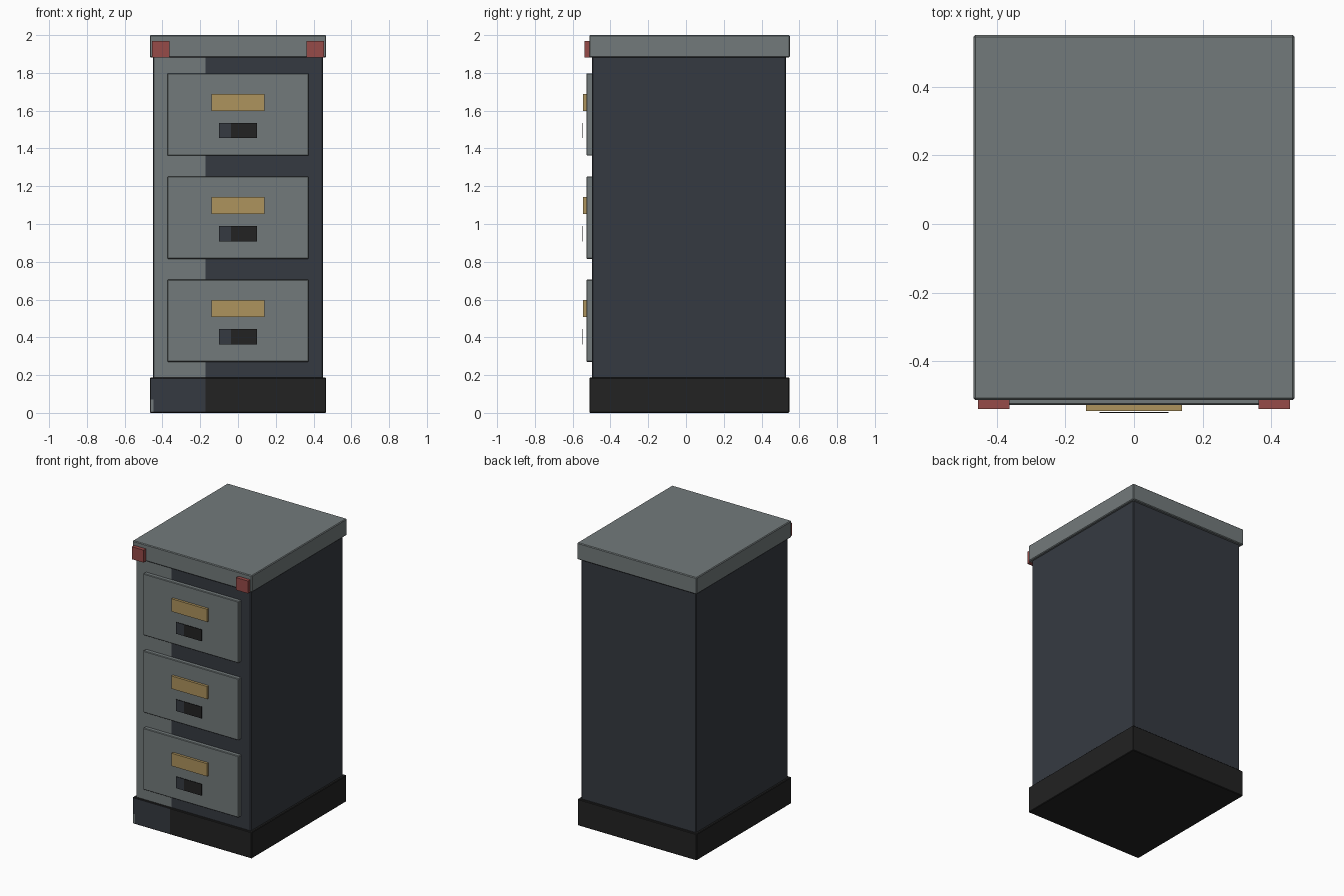
import bpy, bmesh
from mathutils import Vector

if "Cube" in bpy.data.objects:
    bpy.data.objects.remove(bpy.data.objects["Cube"])


def material(name, rgb):
    m = bpy.data.materials.new(name)
    m.diffuse_color = (*rgb, 1.0)
    m.use_nodes = True
    m.node_tree.nodes["Principled BSDF"].inputs["Base Color"].default_value = m.diffuse_color
    return m


GREY = material("grey_metal", (0.171, 0.195, 0.198))
SLATE = material("dark_slate", (0.036, 0.042, 0.053))
BLACK = material("black", (0.016, 0.016, 0.016))
BRASS = material("brass", (0.423, 0.292, 0.109))
RED = material("red", (0.305, 0.069, 0.065))


def box(name, x, y, z, mats, bevel=0.0, cuts=(), rule=None):
    """Box from (min, max) ranges; cuts are (axis, value) planes,
    rule picks the material of each front face from its centre."""
    bm = bmesh.new()
    bmesh.ops.create_cube(bm, size=1.0)
    for v in bm.verts:
        v.co = Vector([r[0] + (c + 0.5) * (r[1] - r[0])
                       for c, r in zip(v.co, (x, y, z))])
    if bevel:
        bmesh.ops.bevel(bm, geom=bm.edges[:], offset=bevel, segments=1,
                        affect='EDGES', profile=0.5)
    for axis, value in cuts:
        co, no = Vector(), Vector()
        co[axis], no[axis] = value, 1.0
        bmesh.ops.bisect_plane(bm, geom=bm.verts[:] + bm.edges[:] + bm.faces[:],
                               plane_co=co, plane_no=no)
    bmesh.ops.recalc_face_normals(bm, faces=bm.faces[:])
    if rule:
        for f in bm.faces:
            if f.normal.y < -0.9:
                f.material_index = rule(f.calc_center_median())
    me = bpy.data.meshes.new(name)
    bm.to_mesh(me)
    bm.free()
    for m in mats:
        me.materials.append(m)
    ob = bpy.data.objects.new(name, me)
    bpy.context.collection.objects.link(ob)
    return ob


# Plinth with a lighter left part and a small worn corner on the front
box("base", (-0.466, 0.466), (-0.512, 0.547), (0, 0.187), [BLACK, SLATE, GREY],
    0.004, [(0, -0.172), (0, -0.448), (2, 0.07)],
    lambda c: 0 if c.x > -0.172 else 2 if c.x < -0.448 and c.z < 0.07 else 1)

# Cabinet body, front painted grey on the left
box("body", (-0.45, 0.45), (-0.498, 0.53), (0.18, 1.89), [SLATE, GREY],
    0.006, [(0, -0.172)], lambda c: 1 if c.x < -0.172 else 0)

# Overhanging top
box("top_cap", (-0.467, 0.467), (-0.512, 0.55), (1.882, 2.0), [GREY], 0.005)

# Drawers, each with a handle and a label plate in front
for i, zc in enumerate((0.488, 1.034, 1.58), 1):
    box(f"drawer_{i}", (-0.374, 0.374), (-0.527, -0.49),
        (zc - 0.218, zc + 0.218), [GREY], 0.004)
    box(f"handle_{i}", (-0.14, 0.14), (-0.545, -0.525),
        (zc + 0.019, zc + 0.109), [BRASS])
    box(f"label_plate_{i}", (-0.1, 0.1), (-0.55, -0.547),
        (zc - 0.126, zc - 0.044), [BLACK, SLATE], 0, [(0, -0.038)],
        lambda c: 1 if c.x < -0.038 else 0)

# Red corner tabs on the cap
for side, s in (("left", -1), ("right", 1)):
    box(f"corner_tab_{side}", sorted((s * 0.362, s * 0.454)), (-0.538, -0.508),
        (1.882, 1.97), [RED])
